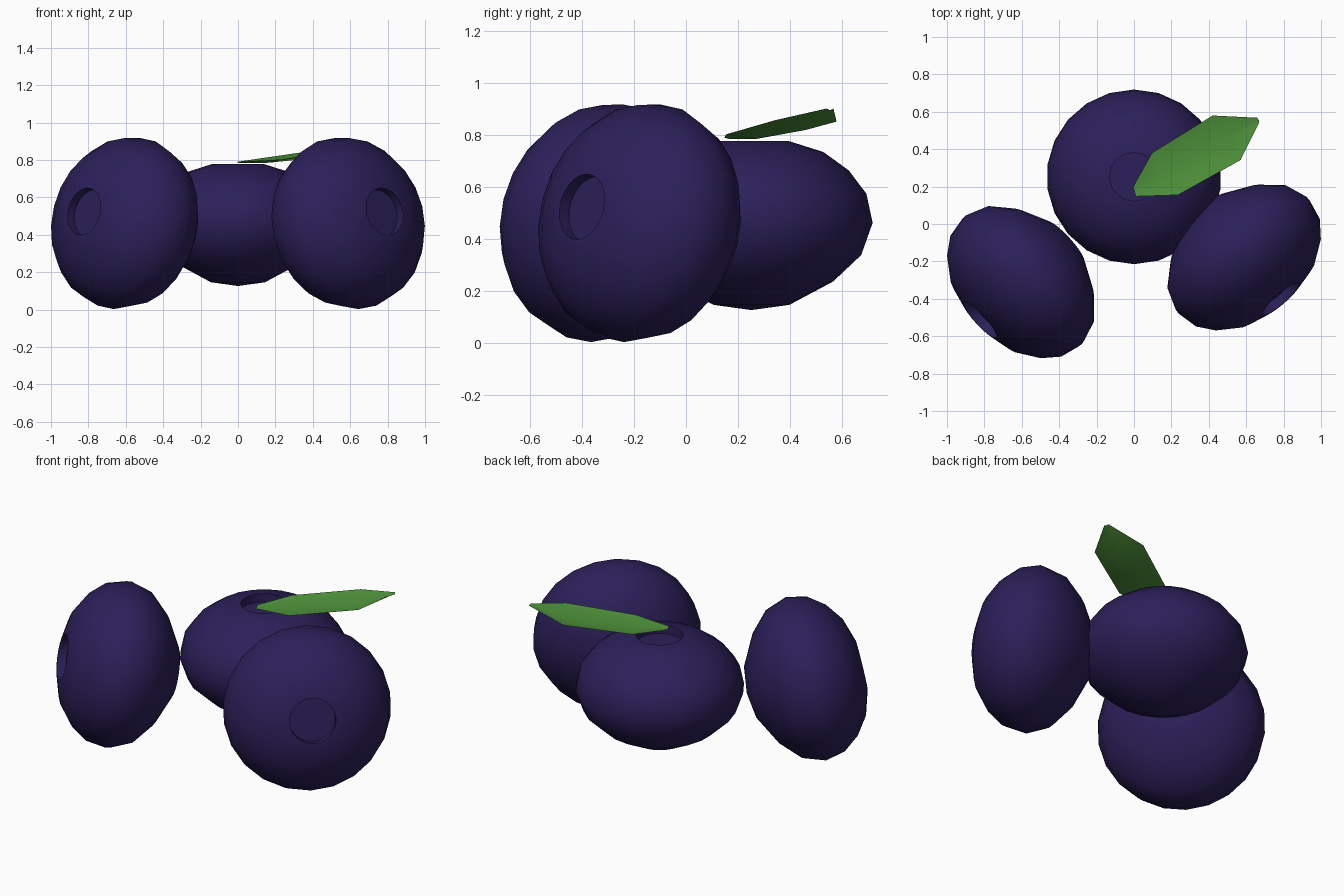
import bpy, bmesh
from math import sin, cos, pi, radians
from mathutils import Vector

if "Cube" in bpy.data.objects:
    bpy.data.objects.remove(bpy.data.objects["Cube"])


def material(name, rgb):
    m = bpy.data.materials.new(name)
    m.diffuse_color = (*rgb, 1)
    m.use_nodes = True
    m.node_tree.nodes["Principled BSDF"].inputs["Base Color"].default_value = m.diffuse_color
    return m


skin = material("berry_skin", (0.025, 0.014, 0.1))
green = material("leaf_green", (0.08, 0.3, 0.045))


def finish(bm, name, mat, angle):
    mesh = bpy.data.meshes.new(name)
    bm.to_mesh(mesh)
    bm.free()
    mesh.materials.append(mat)
    ob = bpy.data.objects.new(name, mesh)
    bpy.context.collection.objects.link(ob)
    bpy.ops.object.select_all(action='DESELECT')
    ob.select_set(True)
    bpy.context.view_layer.objects.active = ob
    bpy.ops.object.shade_smooth_by_angle(angle=radians(angle))
    return ob


# Berry profile (radius, height from the equator), bottom to crater floor
PROFILE = [(.146, -.316), (.315, -.226), (.423, -.124), (.467, 0),
           (.443, .112), (.375, .202), (.277, .273), (.14, .316),
           (.129, .316), (.129, .266)]
SIDES = 22


def berry(name, centre, axis):
    bm = bmesh.new()
    rings = [[bm.verts.new((r * cos(pi / 2 + 2 * pi * k / SIDES),
                            r * sin(pi / 2 + 2 * pi * k / SIDES), z))
              for k in range(SIDES)] for r, z in PROFILE]
    pole = bm.verts.new((0, 0, -.336))
    for k in range(SIDES):
        n = (k + 1) % SIDES
        bm.faces.new((pole, rings[0][n], rings[0][k]))
        for a, b in zip(rings, rings[1:]):
            bm.faces.new((a[k], a[n], b[n], b[k]))
    bm.faces.new(rings[-1])
    ob = finish(bm, name, skin, 40)
    ob.location = centre
    if axis:
        ob.rotation_mode = 'QUATERNION'
        ob.rotation_quaternion = Vector(axis).to_track_quat('Z', 'Y')


def tilted(degrees):
    # crater axis: compass direction, tipped slightly upward
    return (cos(radians(degrees)), sin(radians(degrees)), .205)


# Three berries: one upright, two lying with craters facing outward
berry("back_berry", (0, .252, .462), None)
berry("left_berry", (-.595, -.303, .46), tilted(180 + 42.5))
berry("right_berry", (.582, -.168, .46), tilted(-49))

# Leaf: a folded sheet, rows of left edge, midrib, right edge
ROWS = [((-.005, .198, .79), (.003, .17, .784), (.01, .148, .79)),
        ((.096, .38, .805), (.165, .27, .785), (.235, .155, .803)),
        ((.42, .58, .852), (.495, .462, .82), (.57, .342, .857)),
        ((.66, .568, .902), (.667, .555, .896), (.668, .54, .902))]
bm = bmesh.new()
grid = [[bm.verts.new(p) for p in row] for row in ROWS]
for a, b in zip(grid, grid[1:]):
    for i in range(2):
        bm.faces.new((a[i], b[i], b[i + 1], a[i + 1]))
finish(bm, "leaf", green, 60)
